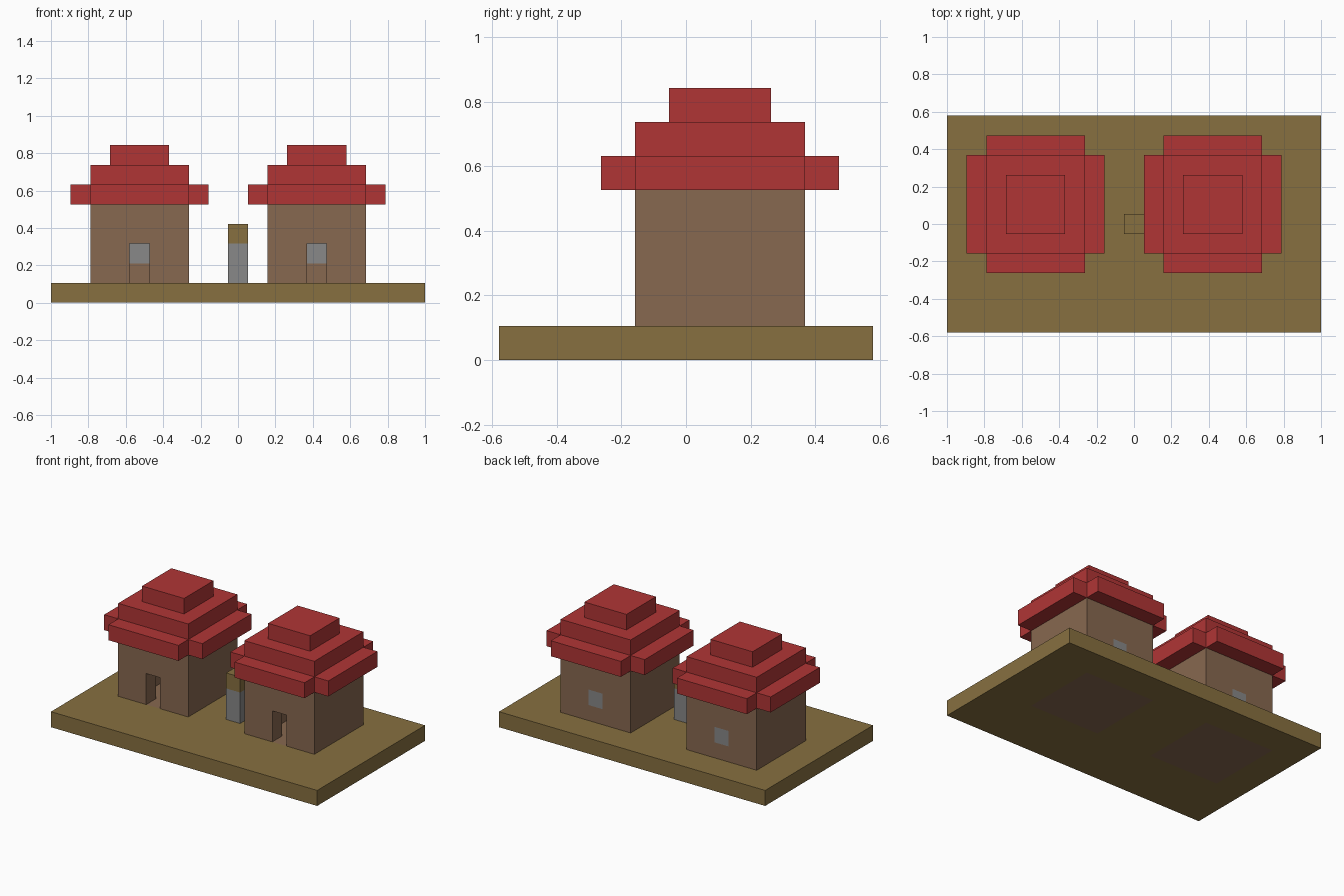
import bpy, bmesh, math

cube = bpy.data.objects.get("Cube")
if cube:
    bpy.data.objects.remove(cube, do_unlink=True)

U = 2 / 19                      # block size
ORIGIN = (-9.5, -5.5, 0)        # block grid corner, in blocks


def material(name, rgb):
    m = bpy.data.materials.new(name)
    m.use_nodes = True
    m.diffuse_color = (*rgb, 1)
    m.node_tree.nodes["Principled BSDF"].inputs["Base Color"].default_value = (*rgb, 1)
    return m


EARTH = material("earth olive", (0.242, 0.162, 0.051))
WOOD = material("wood brown", (0.242, 0.138, 0.08))
ROOF = material("roof red", (0.434, 0.036, 0.036))
STONE = material("stone grey", (0.246, 0.246, 0.246))


def block(x, y, z, w, d, h, mat):
    """Grid cells of a solid block, each mapped to its material."""
    return {(i, j, k): mat for i in range(x, x + w)
            for j in range(y, y + d) for k in range(z, z + h)}


def build(name, cells):
    """Skin the cells with outer faces only, then merge flat regions."""
    bm = bmesh.new()
    mats = list(dict.fromkeys(cells.values()))
    verts = {}

    def vert(p):
        if p not in verts:
            verts[p] = bm.verts.new([(c + o) * U for c, o in zip(p, ORIGIN)])
        return verts[p]

    for cell, mat in cells.items():
        for axis in range(3):
            for side in (0, 1):
                near = list(cell)
                near[axis] += 2 * side - 1
                if tuple(near) in cells:
                    continue
                ring = []
                for b, c in ((0, 0), (1, 0), (1, 1), (0, 1)):
                    p = list(cell)
                    p[axis] += side
                    p[(axis + 1) % 3] += b
                    p[(axis + 2) % 3] += c
                    ring.append(vert(tuple(p)))
                face = bm.faces.new(ring if side else ring[::-1])
                face.material_index = mats.index(mat)
    bmesh.ops.dissolve_limit(bm, angle_limit=math.radians(1), verts=bm.verts[:],
                             edges=bm.edges[:], delimit={'MATERIAL'})
    mesh = bpy.data.meshes.new(name)
    bm.to_mesh(mesh)
    bm.free()
    for m in mats:
        mesh.materials.append(m)
    obj = bpy.data.objects.new(name, mesh)
    bpy.context.collection.objects.link(obj)
    return obj


HOUSES = {"right": 2, "left": 11}   # first grid column of each house
HOUSE_Y = 4

# Ground slab with a wooden floor under each house
ground = block(0, 0, 0, 19, 11, 1, EARTH)
for x in HOUSES.values():
    ground |= block(x, HOUSE_Y, 0, 5, 5, 1, WOOD)
build("ground", ground)

for side, x in HOUSES.items():
    # Hollow walls with a front doorway and a back window
    walls = block(x, HOUSE_Y, 1, 5, 5, 4, WOOD)
    for hole in (block(x + 1, HOUSE_Y + 1, 1, 3, 3, 4, None),
                 block(x + 2, HOUSE_Y, 1, 1, 1, 2, None)):
        for cell in hole:
            del walls[cell]
    walls |= block(x + 2, HOUSE_Y + 4, 2, 1, 1, 1, STONE)
    build(side + "_house_walls", walls)

    # Stepped roof with cross-shaped eaves
    roof = block(x - 1, HOUSE_Y, 5, 7, 5, 1, ROOF)
    roof |= block(x, HOUSE_Y - 1, 5, 5, 7, 1, ROOF)
    roof |= block(x, HOUSE_Y, 6, 5, 5, 1, ROOF)
    roof |= block(x + 1, HOUSE_Y + 1, 7, 3, 3, 1, ROOF)
    build(side + "_house_roof", roof)

# Stone post with an earthen cap between the houses
build("post", block(9, 5, 1, 1, 1, 2, STONE) | block(9, 5, 3, 1, 1, 1, EARTH))
